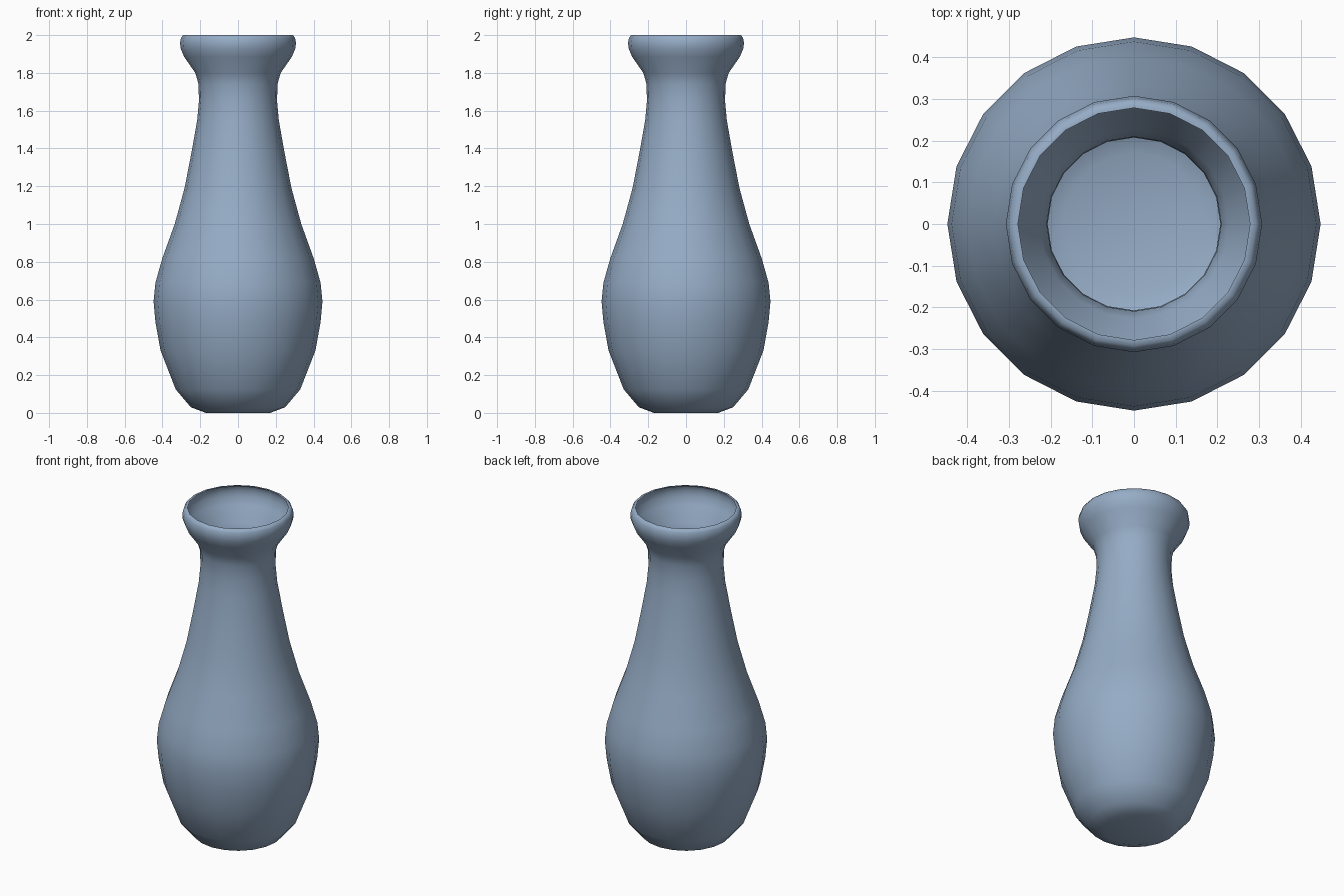
import bpy, bmesh, math

if "Cube" in bpy.data.objects:
    bpy.data.objects.remove(bpy.data.objects["Cube"])

SIDES = 20
# Lathe profile (radius, height): base edge, belly, neck, flared lip, folded rim
PROFILE = [(0.17, 0.0), (0.25, 0.03), (0.33, 0.125), (0.41, 0.33), (0.437, 0.48),
           (0.447, 0.59), (0.437, 0.69), (0.40, 0.82), (0.335, 1.0), (0.283, 1.19),
           (0.246, 1.38), (0.216, 1.55), (0.207, 1.65), (0.209, 1.74), (0.226, 1.80),
           (0.285, 1.885), (0.304, 1.93), (0.307, 1.96), (0.302, 1.985), (0.292, 2.0),
           (0.278, 2.0)]

glaze = bpy.data.materials.new("blue grey glaze")
glaze.diffuse_color = (0.30, 0.41, 0.56, 1)
glaze.use_nodes = True
glaze.node_tree.nodes["Principled BSDF"].inputs["Base Color"].default_value = glaze.diffuse_color

# Vase wall: thin lathed shell, open at the top
bm = bmesh.new()
rings = []
for r, z in PROFILE:
    rings.append([bm.verts.new((r * math.cos(2 * math.pi * i / SIDES),
                                r * math.sin(2 * math.pi * i / SIDES), z))
                  for i in range(SIDES)])
for low, high in zip(rings, rings[1:]):
    for i in range(SIDES):
        j = (i + 1) % SIDES
        bm.faces.new((low[i], low[j], high[j], high[i]))

# Closed base, fanned around its centre
centre = bm.verts.new((0, 0, 0))
for i in range(SIDES):
    bm.faces.new((rings[0][(i + 1) % SIDES], rings[0][i], centre))

for f in bm.faces:
    f.smooth = True
mesh = bpy.data.meshes.new("vase")
bm.to_mesh(mesh)
bm.free()
mesh.materials.append(glaze)
vase = bpy.data.objects.new("vase", mesh)
bpy.context.collection.objects.link(vase)
